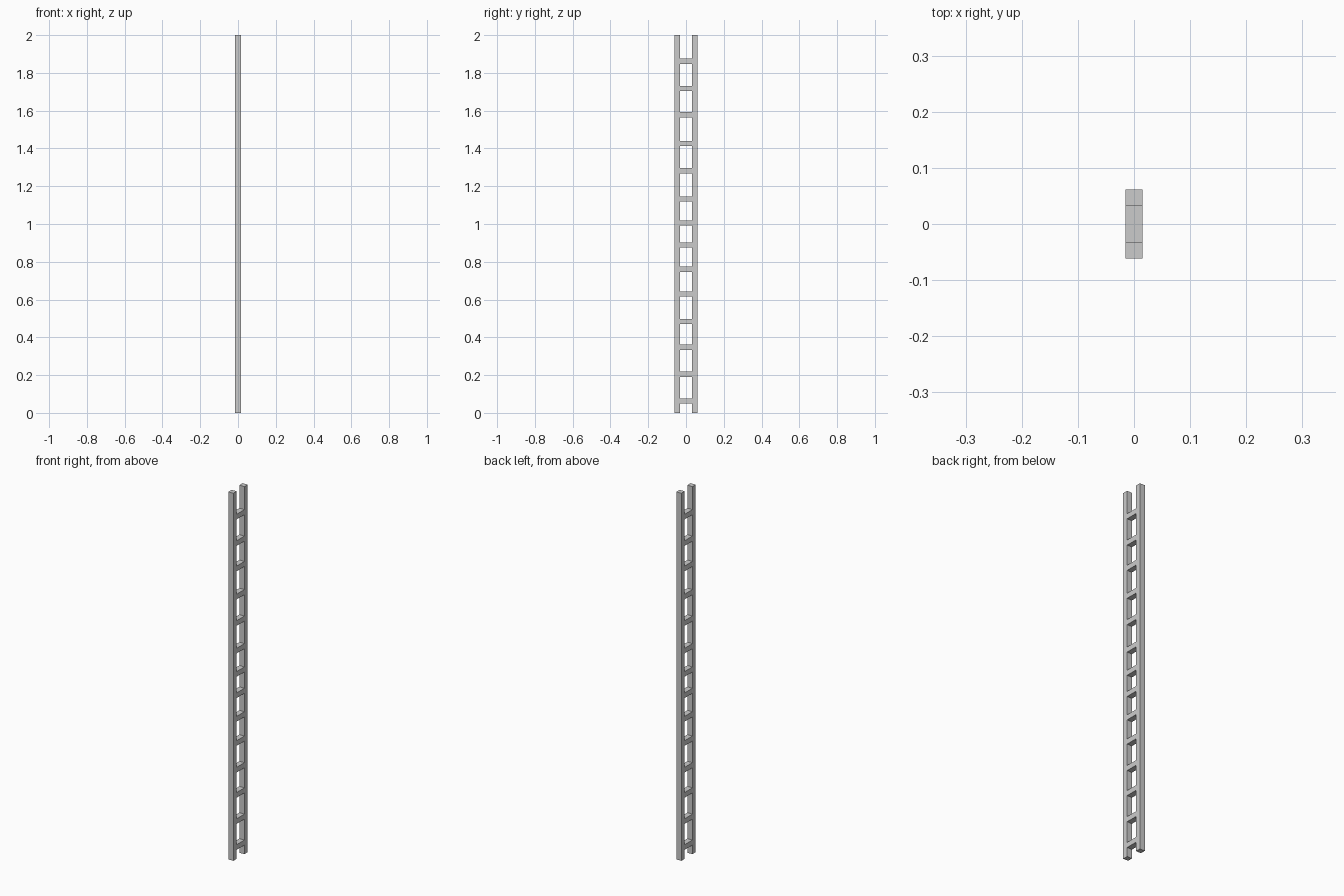
import bpy

if "Cube" in bpy.data.objects:
    bpy.data.objects.remove(bpy.data.objects["Cube"])


def box(name, center, size):
    bpy.ops.mesh.primitive_cube_add(size=1, location=center)
    ob = bpy.context.object
    ob.name = name
    ob.scale = size
    bpy.ops.object.transform_apply(location=False, rotation=False, scale=True)
    return ob


DEPTH = 0.03      # thickness along x
OUTER = 0.0615    # outer face of the rails
INNER = 0.033     # inner face of the rails
RUNG = 0.028      # rung height

# Side rails
for name, s in (("front_rail", -1), ("back_rail", 1)):
    box(name, (0, s * (OUTER + INNER) / 2, 1), (DEPTH, OUTER - INNER, 2))

# Rungs, slightly unevenly spaced, flush with the rails
heights = (0.063, 0.204, 0.347, 0.484, 0.629, 0.761, 0.889,
           1.005, 1.132, 1.282, 1.426, 1.579, 1.717, 1.861)
for i, z in enumerate(heights, 1):
    box(f"rung_{i:02d}", (0, 0, z), (DEPTH, 2 * INNER, RUNG))
